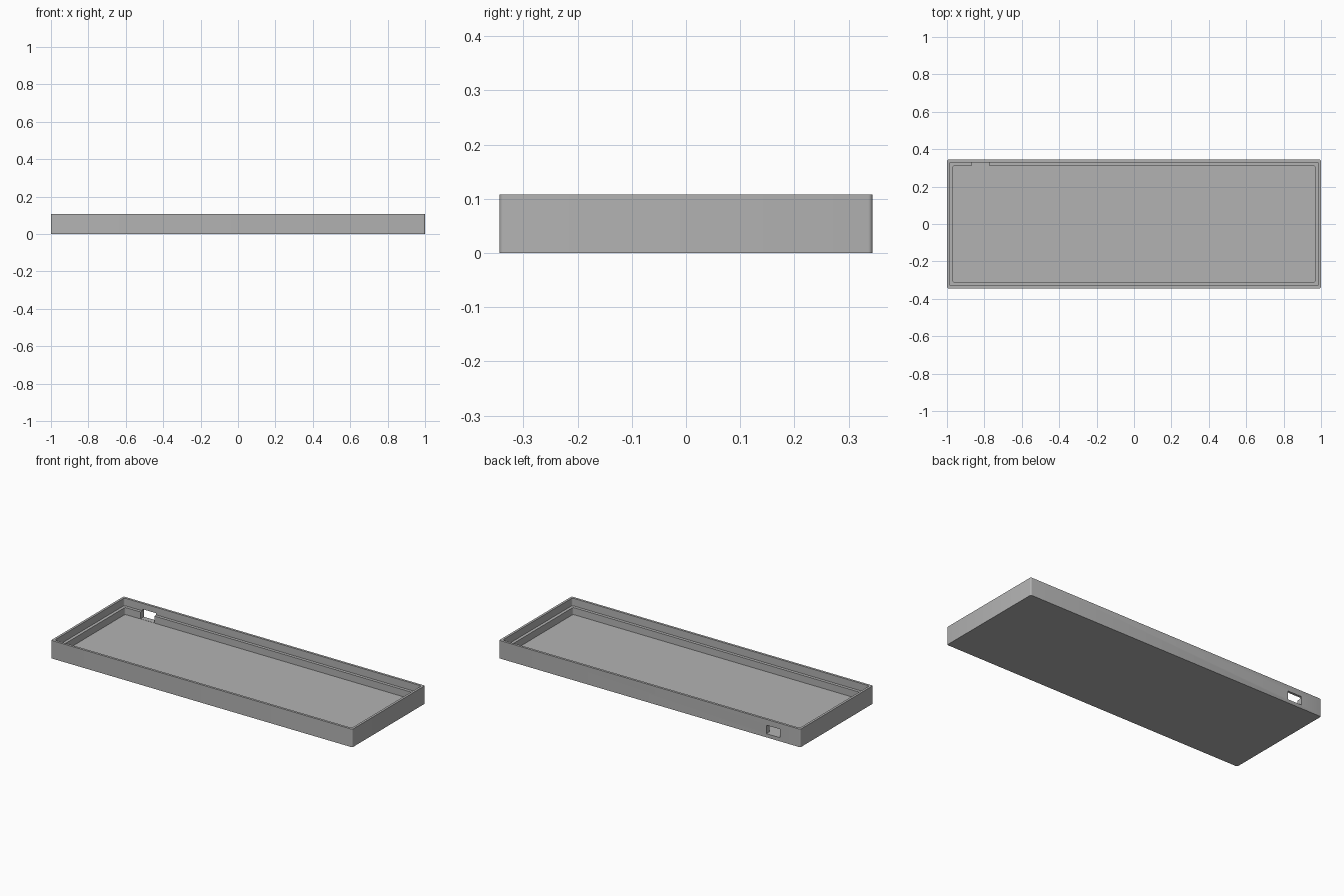
import bpy, bmesh, math

cube = bpy.data.objects.get("Cube")
if cube:
    bpy.data.objects.remove(cube, do_unlink=True)

HALF_X, HALF_Y, HEIGHT = 1.0, 0.344, 0.108
FLOOR_Z, LEDGE_Z = 0.021, 0.063
RIM, LEDGE = 0.014, 0.032      # inset of the rim and ledge inner walls
STEPS = 4                      # segments per rounded corner

grey = bpy.data.materials.new("mid grey")
grey.use_nodes = True
colour = (0.45, 0.45, 0.45, 1)
grey.diffuse_color = colour
grey.node_tree.nodes["Principled BSDF"].inputs["Base Color"].default_value = colour


def rounded_loop(bm, inset, z, radius):
    """Ring of vertices around a rectangle with rounded corners."""
    cx, cy = HALF_X - inset - radius, HALF_Y - inset - radius
    verts = []
    for corner, (sx, sy) in enumerate([(1, 1), (-1, 1), (-1, -1), (1, -1)]):
        for i in range(STEPS + 1):
            a = (corner + i / STEPS) * math.pi / 2
            verts.append(bm.verts.new((sx * cx + radius * math.cos(a),
                                       sy * cy + radius * math.sin(a), z)))
    return verts


# Tray shell: outer wall, rim, stepped ledge and floor
bm = bmesh.new()
profile = [(0, 0, 0.008), (0, HEIGHT, 0.008), (RIM, HEIGHT, 0.01),
           (RIM, LEDGE_Z, 0.01), (LEDGE, LEDGE_Z, 0.01), (LEDGE, FLOOR_Z, 0.01)]
rings = [rounded_loop(bm, *p) for p in profile]
for low, high in zip(rings, rings[1:]):
    for i in range(len(low)):
        j = (i + 1) % len(low)
        bm.faces.new((low[i], low[j], high[j], high[i]))
bm.faces.new(rings[0][::-1])
bm.faces.new(rings[-1])
bmesh.ops.recalc_face_normals(bm, faces=bm.faces)
mesh = bpy.data.meshes.new("tray")
bm.to_mesh(mesh)
bm.free()
tray = bpy.data.objects.new("tray", mesh)
bpy.context.collection.objects.link(tray)
mesh.materials.append(grey)

# Connector opening through the back wall and ledge
bpy.ops.mesh.primitive_cube_add(size=1, location=(-0.82, HALF_Y, 0.0475))
cutter = bpy.context.object
cutter.name = "port_cutter"
cutter.scale = (0.092, 0.08, 0.051)
cutter.data.materials.append(grey)
cutter.hide_render = True
cutter.hide_set(True)
cut = tray.modifiers.new("port_opening", 'BOOLEAN')
cut.operation = 'DIFFERENCE'
cut.solver = 'EXACT'
cut.object = cutter

# Bake the cut, drop the cutter and smooth the rounded corners
bpy.ops.object.select_all(action='DESELECT')
bpy.context.view_layer.objects.active = tray
tray.select_set(True)
bpy.ops.object.modifier_apply(modifier=cut.name)
bpy.data.objects.remove(cutter, do_unlink=True)
bpy.ops.object.shade_smooth_by_angle(angle=math.radians(30))
